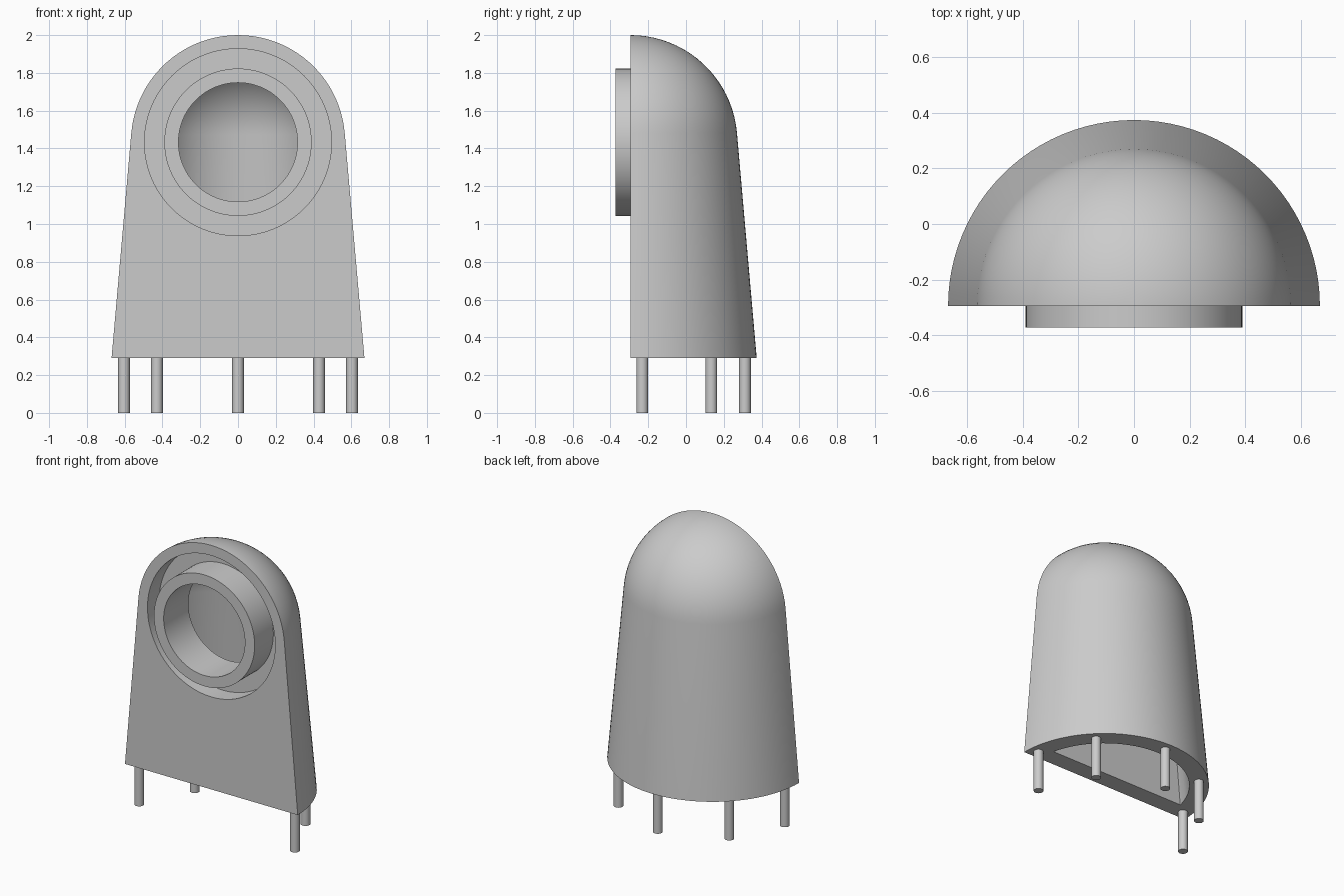
import bpy, bmesh, math
from mathutils import Vector, Matrix

if "Cube" in bpy.data.objects:
    bpy.data.objects.remove(bpy.data.objects["Cube"])

FRONT = -0.295      # y of the flat front, also the lathe axis
BASE = 0.29         # z of the open underside
CENTRE = 1.433      # z of the dome and ring centre
WALL = 0.125
TILT = math.atan(0.0877)  # wall taper

grey = bpy.data.materials.new("plain grey")
grey.diffuse_color = (0.6, 0.6, 0.6, 1)
grey.use_nodes = True
grey.node_tree.nodes["Principled BSDF"].inputs["Base Color"].default_value = grey.diffuse_color


def add(name, bm):
    bmesh.ops.recalc_face_normals(bm, faces=bm.faces)
    me = bpy.data.meshes.new(name)
    bm.to_mesh(me)
    bm.free()
    ob = bpy.data.objects.new(name, me)
    bpy.context.collection.objects.link(ob)
    me.materials.append(grey)
    return ob


def lathe(bm, profile, steps, closed=False):
    """Spin (radius, z) points a full turn about the z axis."""
    vs = [bm.verts.new((r, 0, z)) for r, z in profile]
    pairs = list(zip(vs, vs[1:] + vs[:1])) if closed else list(zip(vs, vs[1:]))
    es = [bm.edges.new(p) for p in pairs]
    bmesh.ops.spin(bm, geom=vs + es, cent=(0, 0, 0), axis=(0, 0, 1),
                   angle=2 * math.pi, steps=steps)
    bmesh.ops.remove_doubles(bm, verts=bm.verts, dist=1e-5)


def half_dome(name, radius, bottom, cut_y):
    """Tapered body with a round top, cut flat towards the front."""
    tr, tz = radius * math.cos(TILT), CENTRE + radius * math.sin(TILT)
    prof = [(0, bottom), (tr + (tz - bottom) * math.tan(TILT), bottom)]
    n = 20
    for i in range(n + 1):
        a = TILT + (math.pi / 2 - TILT) * i / n
        prof.append((radius * math.cos(a) if i < n else 0,
                     CENTRE + radius * math.sin(a)))
    bm = bmesh.new()
    lathe(bm, prof, 96)
    bmesh.ops.translate(bm, verts=bm.verts, vec=(0, FRONT, 0))
    cut = bmesh.ops.bisect_plane(bm, geom=bm.verts[:] + bm.edges[:] + bm.faces[:],
                                 plane_co=(0, cut_y, 0), plane_no=(0, -1, 0),
                                 clear_outer=True)
    bmesh.ops.holes_fill(bm, edges=[e for e in bm.edges if e.is_boundary], sides=0)
    return add(name, bm)


def cylinder(name, r, p0, p1, seg):
    p0, p1 = Vector(p0), Vector(p1)
    d = p1 - p0
    m = Matrix.Translation((p0 + p1) / 2) @ d.to_track_quat('Z', 'Y').to_matrix().to_4x4()
    bm = bmesh.new()
    bmesh.ops.create_cone(bm, cap_ends=True, segments=seg, radius1=r, radius2=r,
                          depth=d.length, matrix=m)
    return add(name, bm)


def subtract(ob, cutter):
    mod = ob.modifiers.new("cut", 'BOOLEAN')
    mod.operation, mod.solver, mod.object = 'DIFFERENCE', 'EXACT', cutter
    bpy.context.view_layer.objects.active = ob
    bpy.ops.object.modifier_apply(modifier=mod.name)
    bpy.data.objects.remove(cutter)


# Hollow shell, open underneath, with a round opening in the front wall
shell = half_dome("shell", 0.567, BASE, FRONT)
subtract(shell, half_dome("hollow", 0.567 - WALL, BASE - 0.1, FRONT + WALL))
subtract(shell, cylinder("opening", 0.495, (0, -0.6, CENTRE), (0, -0.165, CENTRE), 96))

# Entrance ring with a flange set behind the front wall
bm = bmesh.new()
lathe(bm, [(0.315, 0.373), (0.39, 0.373), (0.39, 0.166), (0.497, 0.166),
           (0.497, 0.10), (0.315, 0.10)], 96, closed=True)
bmesh.ops.transform(bm, verts=bm.verts, matrix=Matrix.Translation((0, 0, CENTRE))
                    @ Matrix.Rotation(math.pi / 2, 4, 'X'))
ring = add("entrance_ring", bm)
# Central through-hole in whatever shell remains behind the ring
subtract(shell, cylinder("bore", 0.316, (0, -0.6, CENTRE), (0, -0.10, CENTRE), 96))

# Five pegs along the middle of the curved wall
parts = [shell, ring]
for i, deg in enumerate((6, 45, 90, 135, 174)):
    a = math.radians(deg)
    x, y = 0.607 * math.cos(a), FRONT + 0.607 * math.sin(a)
    parts.append(cylinder(f"peg_{i + 1}", 0.031, (x, y, 0), (x, y, BASE + 0.02), 24))

for ob in parts:
    bpy.ops.object.select_all(action='DESELECT')
    ob.select_set(True)
    bpy.context.view_layer.objects.active = ob
    bpy.ops.object.shade_smooth_by_angle(angle=math.radians(30))
